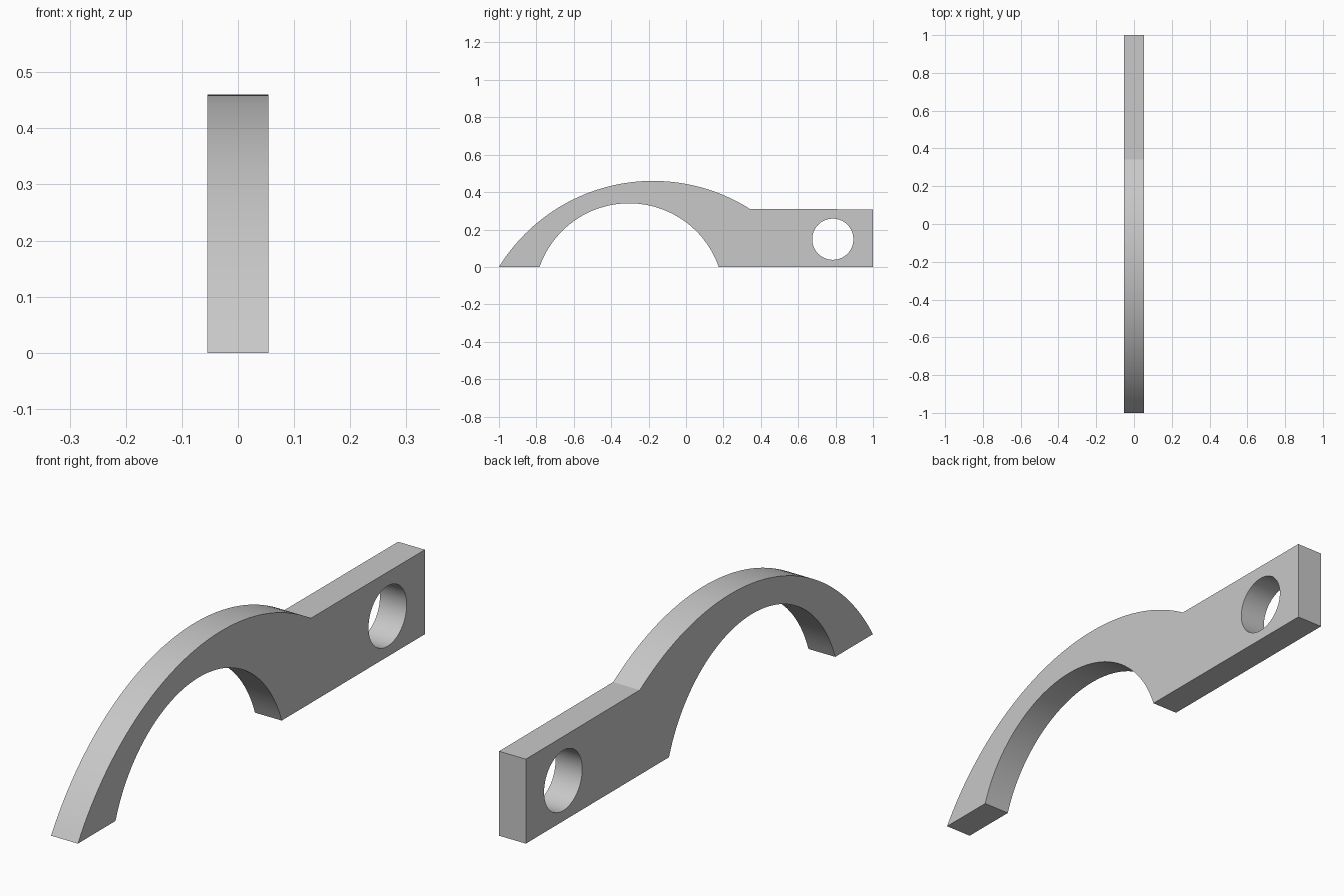
import bpy
import bmesh
from math import sin, cos, atan2, pi, radians
from mathutils import Vector

if "Cube" in bpy.data.objects:
    bpy.data.objects.remove(bpy.data.objects["Cube"], do_unlink=True)

HALF_WIDTH = 0.054
BLOCK_TOP = 0.308


def arc(start, apex, end, steps):
    """Points clockwise along a circle whose highest point is apex."""
    s, a, e = Vector(start), Vector(apex), Vector(end)
    drop = a.y - s.y
    radius = ((a.x - s.x) ** 2 + drop ** 2) / (2 * drop)
    centre = Vector((a.x, a.y - radius))
    t0 = atan2(s.y - centre.y, s.x - centre.x)
    t1 = atan2(e.y - centre.y, e.x - centre.x)
    angles = [t0 + (t1 - t0) * i / steps for i in range(steps + 1)]
    return [(centre.x + radius * cos(t), centre.y + radius * sin(t)) for t in angles]


def add_outline(curve, points):
    spline = curve.splines.new('POLY')
    spline.points.add(len(points) - 1)
    for p, (u, v) in zip(spline.points, points):
        p.co = (u, v, 0, 1)
    spline.use_cyclic_u = True


# Plain grey material
grey = bpy.data.materials.new("plain grey")
grey.use_nodes = True
colour = (0.58, 0.58, 0.58, 1)
grey.diffuse_color = colour
grey.node_tree.nodes["Principled BSDF"].inputs["Base Color"].default_value = colour

# Side profile: outer arch, square tail block, inner arch
outer = arc((-1, 0), (-0.176, 0.46), (0.342, BLOCK_TOP), 48)
inner = arc((-0.783, 0), (-0.304, 0.34), (0.175, 0), 48)
profile = outer + [(1, BLOCK_TOP), (1, 0)] + inner[::-1]

# Round hole through the tail block
hole = [(0.785 + 0.11 * cos(2 * pi * i / 64), 0.148 + 0.11 * sin(2 * pi * i / 64))
        for i in range(64)]

# Extrude the profile across the width
curve = bpy.data.curves.new("arched_bracket", 'CURVE')
curve.dimensions = '2D'
curve.fill_mode = 'BOTH'
curve.extrude = HALF_WIDTH
curve.materials.append(grey)
add_outline(curve, profile)
add_outline(curve, hole)

bracket = bpy.data.objects.new("arched_bracket", curve)
bpy.context.collection.objects.link(bracket)
bracket.rotation_euler = (radians(90), 0, radians(90))

# Turn it into a clean mesh with sharp rims
bpy.ops.object.select_all(action='DESELECT')
bracket.select_set(True)
bpy.context.view_layer.objects.active = bracket
bpy.ops.object.convert(target='MESH')
bracket = bpy.context.object
bpy.ops.object.transform_apply(location=False, rotation=True, scale=False)

bm = bmesh.new()
bm.from_mesh(bracket.data)
bmesh.ops.remove_doubles(bm, verts=bm.verts, dist=0.0001)
bmesh.ops.recalc_face_normals(bm, faces=bm.faces)
bm.to_mesh(bracket.data)
bm.free()
bpy.ops.object.shade_smooth_by_angle(angle=radians(20))
